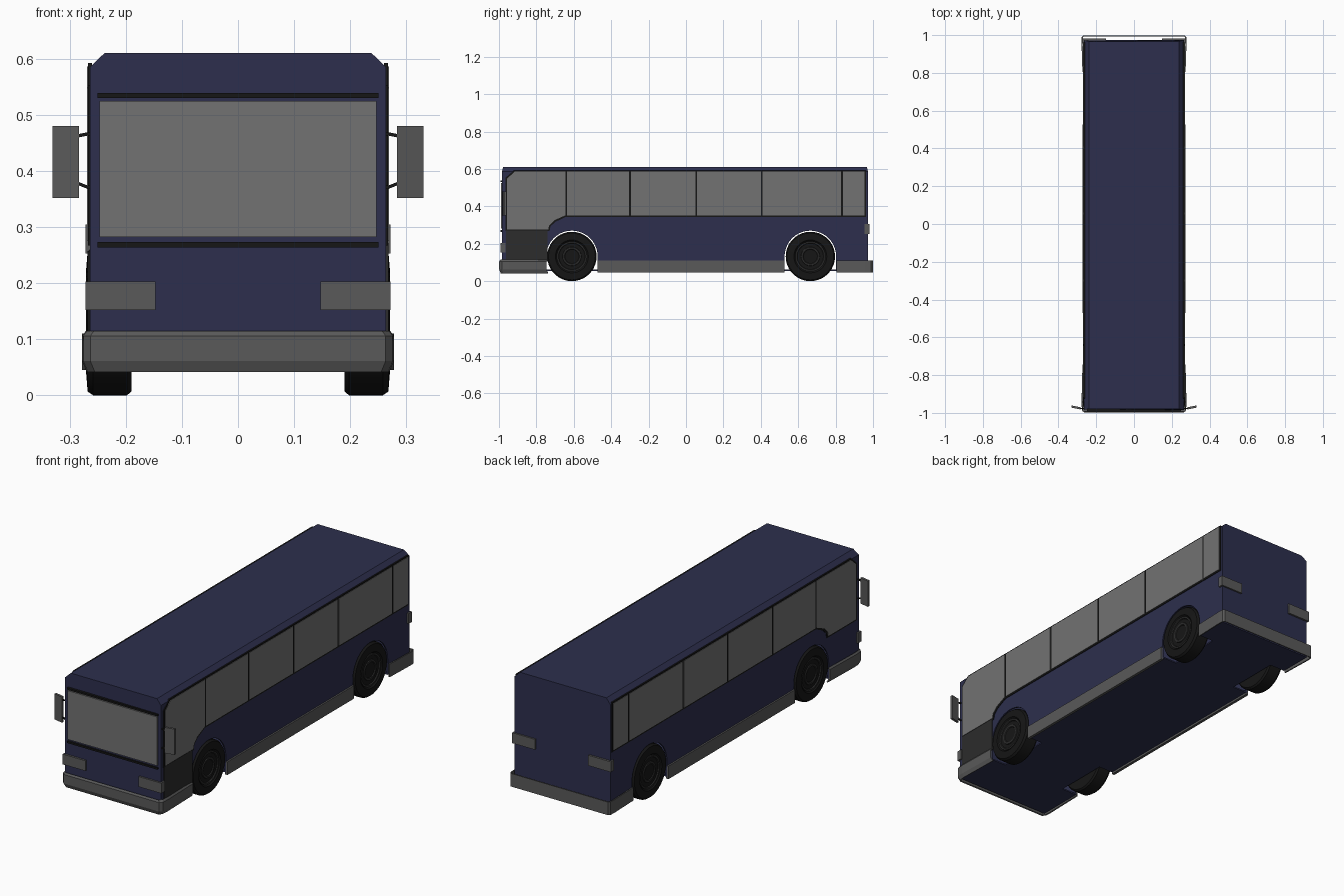
import bpy, bmesh
from math import sin, cos, pi

if "Cube" in bpy.data.objects:
    bpy.data.objects.remove(bpy.data.objects["Cube"])


def material(name, rgb):
    m = bpy.data.materials.new(name)
    m.diffuse_color = (*rgb, 1)
    m.use_nodes = True
    m.node_tree.nodes["Principled BSDF"].inputs["Base Color"].default_value = m.diffuse_color
    return m


NAVY = material("navy_paint", (0.026, 0.028, 0.075))
GLASS = material("window_grey", (0.17, 0.17, 0.17))
TRIM = material("bumper_grey", (0.1, 0.1, 0.1))
BLACK = material("black_rubber", (0.008, 0.008, 0.008))
DARK = material("dark_panel", (0.025, 0.025, 0.025))


def make(name, verts, faces, mat):
    bm = bmesh.new()
    vs = [bm.verts.new(v) for v in verts]
    for f in faces:
        bm.faces.new([vs[i] for i in f])
    bmesh.ops.recalc_face_normals(bm, faces=bm.faces)
    me = bpy.data.meshes.new(name)
    bm.to_mesh(me)
    bm.free()
    me.materials.append(mat)
    ob = bpy.data.objects.new(name, me)
    bpy.context.collection.objects.link(ob)
    return ob


def prism(name, pts, axis, a, b, mat):
    """Extrude a 2D outline along an axis: x uses (y, z), y uses (x, z)."""
    place = {"x": lambda p, t: (t, p[0], p[1]), "y": lambda p, t: (p[0], t, p[1])}[axis]
    n = len(pts)
    verts = [place(p, a) for p in pts] + [place(p, b) for p in pts]
    faces = [range(n), range(n, 2 * n)]
    faces += [(i, (i + 1) % n, (i + 1) % n + n, i + n) for i in range(n)]
    return make(name, verts, faces, mat)


def rect(u0, u1, v0, v1):
    return [(u0, v0), (u1, v0), (u1, v1), (u0, v1)]


def lathe(name, profile, y, z, side, mat, n=36):
    """Spin a (radius, x) profile around the axle."""
    k = len(profile)
    verts = [(side * x, y + r * cos(2 * pi * i / n), z + r * sin(2 * pi * i / n))
             for i in range(n) for r, x in profile]
    faces = [(i * k + j, i * k + j + 1, (i + 1) % n * k + j + 1, (i + 1) % n * k + j)
             for i in range(n) for j in range(k - 1)]
    faces += [[i * k for i in range(n)], [i * k + k - 1 for i in range(n)]]
    ob = make(name, verts, faces, mat)
    bpy.context.view_layer.objects.active = ob
    ob.select_set(True)
    bpy.ops.object.shade_smooth_by_angle(angle=0.6)
    ob.select_set(False)


def strip(name, path, profile, mat):
    """Thin band following a plan path with an (inset, z) profile."""
    k = len(profile)
    verts = [(x - o * (1 if x > 0 else -1), y - o * (1 if y > 0 else -1), z)
             for x, y in path for o, z in profile]
    faces = [(i * k + j, i * k + j + 1, (i + 1) * k + j + 1, (i + 1) * k + j)
             for i in range(len(path) - 1) for j in range(k - 1)]
    ob = make(name, verts, faces, mat)
    mod = ob.modifiers.new("thickness", "SOLIDIFY")
    mod.thickness, mod.offset = 0.006, 0


AXLES = {"front": -0.61, "rear": 0.665}
WHEEL_Z = 0.132

# Hollow body shell with chamfered roof edges
half = [(0.264, 0.055), (0.264, 0.585), (0.238, 0.61)]
body = prism("body", half + [(-x, z) for x, z in reversed(half)], "y", -0.984, 0.973, NAVY)
for v in body.data.vertices:
    if v.co.z > 0.6:
        v.co.y *= 0.994
shell = body.modifiers.new("shell", "SOLIDIFY")
shell.thickness, shell.offset = 0.012, -1

# Wheel arch cut-outs
cutters = []
for y in AXLES.values():
    arch = [(y + 0.138 * cos(pi * i / 20), WHEEL_Z + 0.138 * sin(pi * i / 20)) for i in range(21)]
    arch += [(y - 0.138, 0), (y + 0.138, 0)]
    for s in (-1, 1):
        c = prism("arch_cutter", arch, "x", s * 0.18, s * 0.3, NAVY)
        c.hide_render = True
        cutters.append(c)
        mod = body.modifiers.new("arch", "BOOLEAN")
        mod.operation, mod.solver, mod.object = "DIFFERENCE", "EXACT", c
bpy.context.view_layer.objects.active = body
for mod in list(body.modifiers):
    bpy.ops.object.modifier_apply(modifier=mod.name)
for c in cutters:
    bpy.data.objects.remove(c)

# Windscreen with its surround strips
prism("windscreen", rect(-0.247, 0.247, 0.282, 0.525), "y", -0.99, -0.98, GLASS)
for name, z in (("upper", 0.53), ("lower", 0.264)):
    prism(name + "_windscreen_strip", rect(-0.25, 0.25, z, z + 0.009), "y", -0.992, -0.98, BLACK)

front_pane = [(-0.957, 0.275), (-0.737, 0.275), (-0.732, 0.297), (-0.705, 0.325), (-0.645, 0.352),
              (-0.645, 0.586), (-0.915, 0.586), (-0.957, 0.548)]
frame = [(-0.966, 0.267), (-0.73, 0.267), (-0.725, 0.292), (-0.7, 0.316), (-0.642, 0.344),
         (0.963, 0.344), (0.963, 0.592), (-0.92, 0.592), (-0.966, 0.552)]
posts = [-0.64, -0.30, 0.055, 0.405, 0.835, 0.96]

for s, side in ((-1, "left"), (1, "right")):
    # Side windows in a black frame
    prism(side + "_window_frame", frame, "x", s * 0.26, s * 0.267, BLACK)
    prism(side + "_front_window", front_pane, "x", s * 0.26, s * 0.269, GLASS)
    for i, (a, b) in enumerate(zip(posts, posts[1:])):
        prism(f"{side}_window_{i + 1}", rect(a + 0.005, b - 0.005, 0.352, 0.586),
              "x", s * 0.26, s * 0.269, GLASS)

    # Skirt between the wheels
    prism(side + "_skirt", rect(-0.472, 0.527, 0.045, 0.11), "x", s * 0.258, s * 0.272, TRIM)

    # Lights wrapping round the corners
    prism(side + "_headlight", rect(s * 0.147, s * 0.272, 0.152, 0.203), "y", -0.993, -0.965, TRIM)
    prism(side + "_tail_light", rect(s * 0.147, s * 0.272, 0.253, 0.305), "y", 0.955, 0.981, TRIM)

    # Mirror, angled slightly, on two arms
    mirror = prism(side + "_mirror", rect(s * 0.283, s * 0.331, 0.352, 0.48), "y", -0.982, -0.97, TRIM)
    for v in mirror.data.vertices:
        v.co.y += (abs(v.co.x) - 0.283) * 0.2
    for name, z0, z1 in (("upper", 0.463, 0.459), ("lower", 0.368, 0.376)):
        arm = [(s * 0.255, z0), (s * 0.268, z0), (s * 0.288, z1),
               (s * 0.288, z1 + 0.006), (s * 0.268, z0 + 0.006), (s * 0.255, z0 + 0.006)]
        prism(f"{side}_{name}_mirror_arm", arm, "y", -0.98, -0.973, BLACK)

    # Wheels: tyre and stepped hub
    for end, y in AXLES.items():
        lathe(f"{end}_{side}_tyre", [(0.08, 0.19), (0.125, 0.19), (0.132, 0.198), (0.132, 0.258),
              (0.125, 0.268), (0.088, 0.271), (0.08, 0.262)], y, WHEEL_Z, s, BLACK)
        lathe(f"{end}_{side}_hub", [(0.08, 0.2), (0.08, 0.267), (0.072, 0.267), (0.066, 0.255),
              (0.053, 0.255), (0.049, 0.266), (0.04, 0.266), (0.036, 0.26)], y, WHEEL_Z, s, DARK)

# Dark lower door panel, right side only
prism("door_panel", rect(-0.962, -0.74, 0.105, 0.272), "x", 0.26, 0.268, DARK)

# Wrap-around bumpers
front = [(0.27, -0.745), (0.275, -0.95), (0.273, -0.983), (0.262, -0.996)]
rear = [(0.27, 0.805), (0.275, 0.96), (0.274, 0.988), (0.268, 0.996)]
profile = [(0.006, 0.113), (0, 0.105), (0, 0.062), (0.008, 0.043)]
strip("front_bumper", front + [(-x, y) for x, y in reversed(front)], profile, TRIM)
strip("rear_bumper", rear + [(-x, y) for x, y in reversed(rear)], [(0, 0.11), (0, 0.045)], TRIM)
